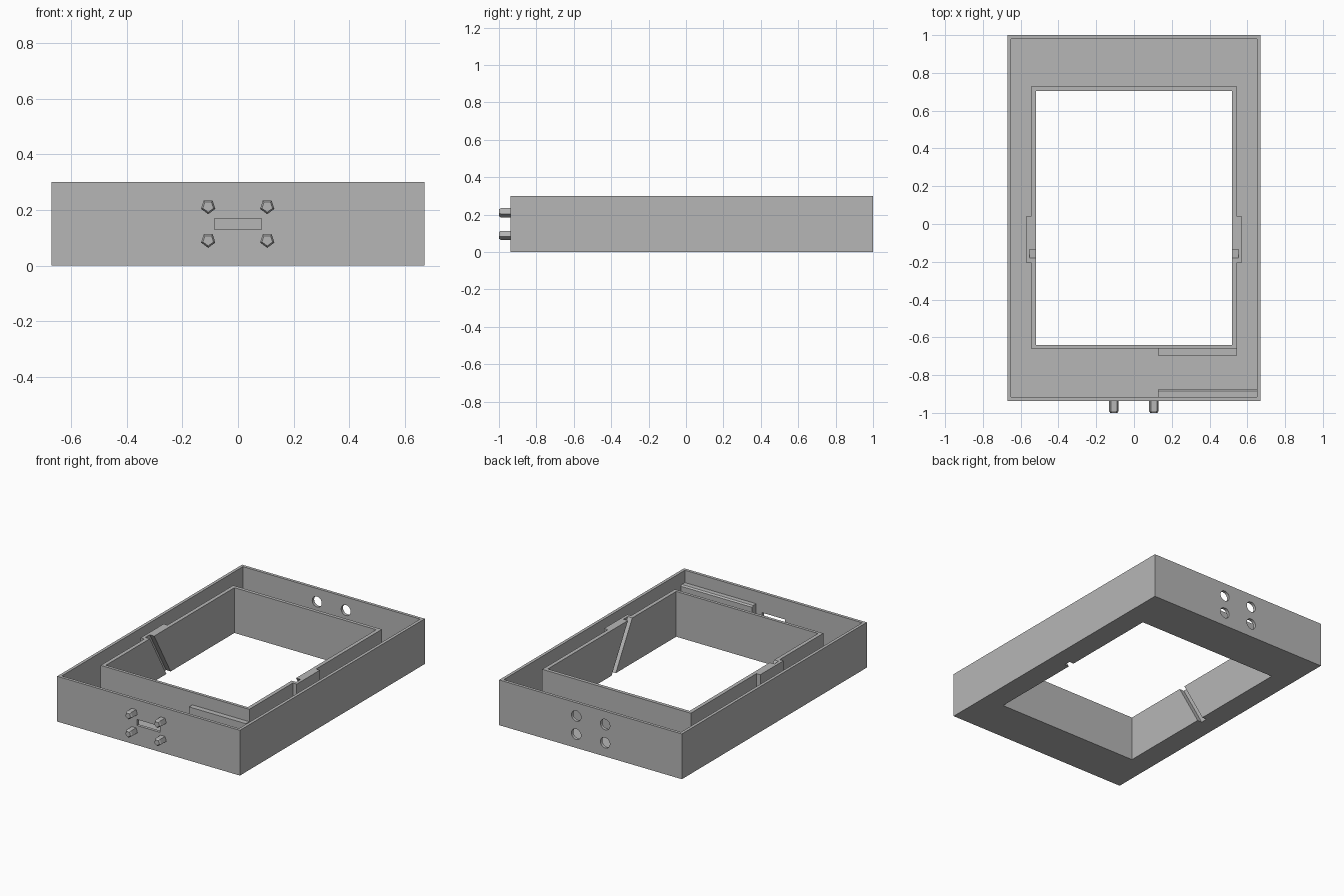
import bpy, bmesh
from math import pi
from mathutils import Vector

if "Cube" in bpy.data.objects:
    bpy.data.objects.remove(bpy.data.objects["Cube"], do_unlink=True)

grey = bpy.data.materials.new("plain_grey")
grey.use_nodes = True
colour = (0.47, 0.47, 0.47, 1)
grey.diffuse_color = colour
grey.node_tree.nodes["Principled BSDF"].inputs["Base Color"].default_value = colour


def prism(name, profile, x0, x1):
    """Extrude a (y, z) profile from x0 to x1."""
    bm = bmesh.new()
    face = bm.faces.new([bm.verts.new((x0, y, z)) for y, z in profile])
    out = bmesh.ops.extrude_face_region(bm, geom=[face])
    verts = [v for v in out["geom"] if isinstance(v, bmesh.types.BMVert)]
    bmesh.ops.translate(bm, verts=verts, vec=Vector((x1 - x0, 0, 0)))
    bmesh.ops.recalc_face_normals(bm, faces=bm.faces)
    mesh = bpy.data.meshes.new(name)
    bm.to_mesh(mesh)
    bm.free()
    mesh.materials.append(grey)
    obj = bpy.data.objects.new(name, mesh)
    bpy.context.collection.objects.link(obj)
    return obj


def box(name, x, y, z):
    return prism(name, [(y[0], z[0]), (y[1], z[0]), (y[1], z[1]), (y[0], z[1])], *x)


def rod(name, sides, r_front, r_back, x, y, z):
    """Straight or tapered rod running along y from y[0] to y[1]."""
    bpy.ops.mesh.primitive_cone_add(
        vertices=sides, radius1=r_front, radius2=r_back, depth=y[1] - y[0],
        location=(x, sum(y) / 2, z), rotation=(-pi / 2, 0, 0))
    obj = bpy.context.object
    obj.name = name
    obj.data.materials.append(grey)
    return obj


def cut(target, cutter):
    mod = target.modifiers.new("cut", 'BOOLEAN')
    mod.operation, mod.solver, mod.object = 'DIFFERENCE', 'EXACT', cutter
    bpy.context.view_layer.objects.active = target
    bpy.ops.object.modifier_apply(modifier=mod.name)
    bpy.data.objects.remove(cutter, do_unlink=True)


height, floor = 0.30, 0.02
through = (-0.1, 0.5)

# Channel between the outer and inner walls, with side bulges left standing
channel = box("channel_cutter", (-0.65, 0.65), (-0.917, 0.98), (floor, 0.4))
cut(channel, box("core_cutter", (-0.545, 0.545), (-0.66, 0.728), through))
for s in (-1, 1):
    xs = sorted((s * 0.5, s * 0.573))
    cut(channel, box("bulge_cutter", xs, (-0.203, 0.04), through))

# Frame-shaped tray
tray = box("frame_tray", (-0.67, 0.67), (-0.937, 1.0), (0, height))
cut(tray, channel)
cut(tray, box("opening_cutter", (-0.52, 0.52), (-0.64, 0.705), through))

# Slanted grooves in the side walls of the opening
slope, z0, z1 = -0.575, -0.05, 0.35
groove = [(y + slope * (z - height), z)
          for y, z in ((-0.18, z0), (-0.135, z0), (-0.135, z1), (-0.18, z1))]
for s in (-1, 1):
    cut(tray, prism("groove_cutter", groove, *sorted((s * 0.45, s * 0.553))))

# Front slot
cut(tray, box("slot_cutter", (-0.085, 0.085), (-1.0, -0.85), (0.13, 0.17)))

# Back holes and front five-sided pegs share one layout
for x in (-0.107, 0.105):
    for z in (0.091, 0.212):
        cut(tray, rod("hole_cutter", 20, 0.035, 0.035, x, (0.9, 1.1), z))
        rod("peg", 5, 0.027, 0.027, x, (-0.99, -0.93), z)
        rod("peg_tip", 5, 0.02, 0.027, x, (-1.0, -0.99), z)

# Support rails inside the front channel
rail_top = 0.218
box("inner_rail", (0.127, 0.545), (-0.695, -0.655), (floor, rail_top))
prism("outer_rail", [(-0.92, floor), (-0.875, floor), (-0.875, rail_top - 0.008),
                     (-0.885, rail_top), (-0.92, rail_top)], 0.127, 0.652)
